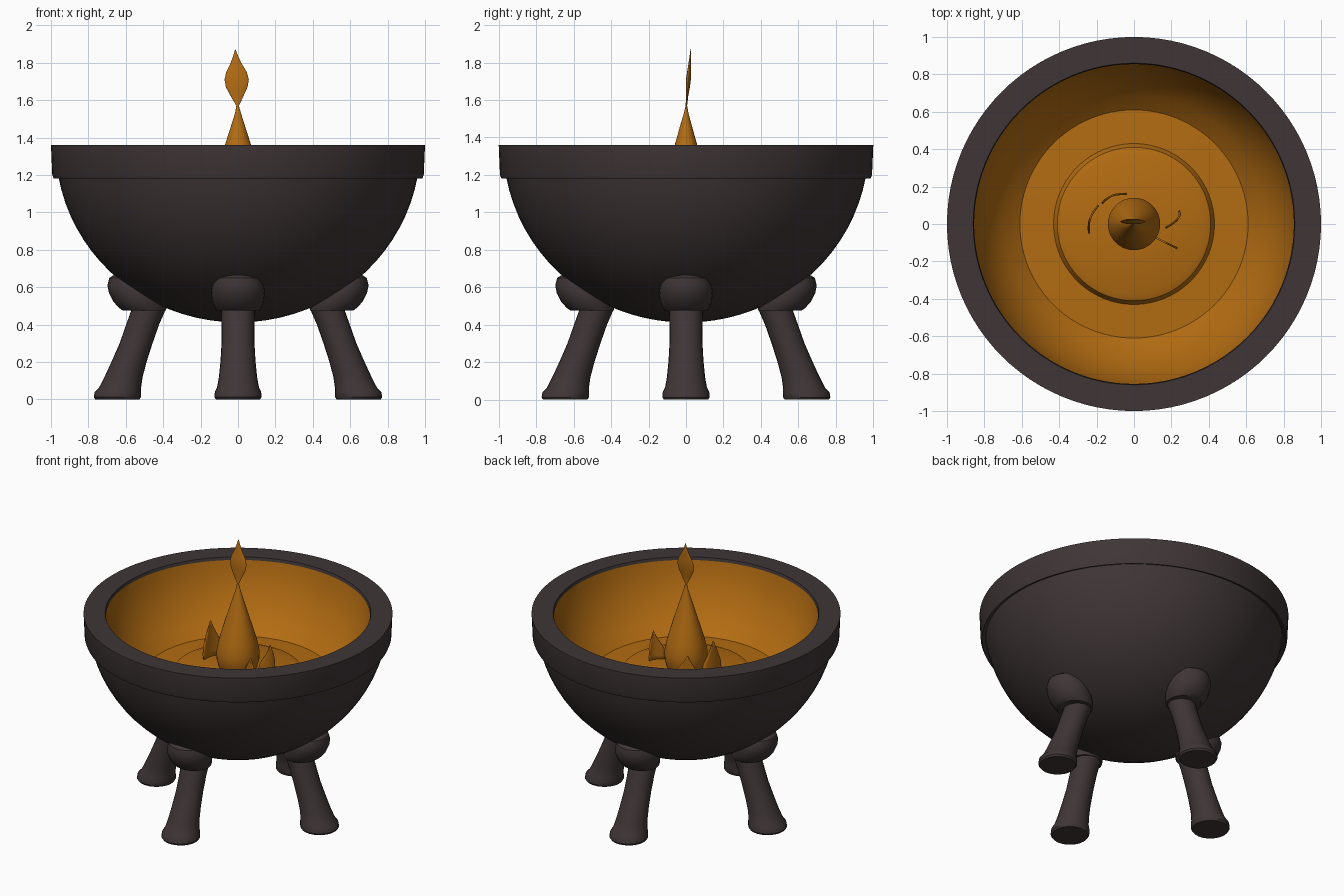
import bpy, bmesh, math
from mathutils import Vector

if "Cube" in bpy.data.objects:
    bpy.data.objects.remove(bpy.data.objects["Cube"])


def material(name, rgb):
    m = bpy.data.materials.new(name)
    m.diffuse_color = (*rgb, 1)
    m.use_nodes = True
    m.node_tree.nodes["Principled BSDF"].inputs["Base Color"].default_value = m.diffuse_color
    return m


IRON = material("dark iron", (0.050, 0.036, 0.037))
FIRE = material("amber fire", (0.45, 0.15, 0.006))


def finish(name, bm, mat, angle=35):
    me = bpy.data.meshes.new(name)
    bm.to_mesh(me)
    bm.free()
    ob = bpy.data.objects.new(name, me)
    bpy.context.collection.objects.link(ob)
    me.materials.append(mat)
    bpy.ops.object.select_all(action='DESELECT')
    bpy.context.view_layer.objects.active = ob
    ob.select_set(True)
    bpy.ops.object.shade_smooth_by_angle(angle=math.radians(angle))
    return ob


def loft(name, rings, mat, segs=32, turn=0, caps=(True, True)):
    """Skin elliptical rings (x, y, z, rx, ry), turned about the z axis."""
    bm = bmesh.new()
    c, s = math.cos(turn), math.sin(turn)
    loops = []
    for x, y, z, rx, ry in rings:
        loop = []
        for i in range(segs):
            a = 2 * math.pi * i / segs
            px, py = x + rx * math.cos(a), y + ry * math.sin(a)
            loop.append(bm.verts.new((px * c - py * s, px * s + py * c, z)))
        loops.append(loop)
    for a, b in zip(loops, loops[1:]):
        for i in range(segs):
            j = (i + 1) % segs
            bm.faces.new((a[i], a[j], b[j], b[i]))
    if caps[0]:
        bm.faces.new(loops[0][::-1])
    if caps[1]:
        bm.faces.new(loops[-1])
    return finish(name, bm, mat)


def lathe(name, profile, mat, segs=96, caps=(False, False)):
    return loft(name, [(0, 0, z, r, r) for r, z in profile], mat, segs, 0, caps)


# Bowl shell with the stepped rim band
shell = []
for i in range(1, 19):
    t = math.radians(80) * i / 18
    shell.append((0.975 * math.sin(t), 1.355 - 0.943 * math.cos(t)))
shell += [(0.985, 1.18), (0.993, 1.20), (1.0, 1.36), (0.86, 1.36), (0.855, 1.34)]
lathe("bowl", shell, IRON, caps=(True, False))

# Glowing lining, floor and raised ember bed (profile runs inwards)
lathe("fire_lining", [(0.86, 1.355), (0.845, 1.27), (0.81, 1.17), (0.76, 1.07),
                      (0.69, 0.98), (0.61, 0.91), (0.43, 0.915), (0.41, 0.955),
                      (0.37, 0.97), (0.10, 0.985)], FIRE, caps=(False, True))

# Central flame: a round cone pinching into a flat leaf-shaped tip
loft("main_flame", [
    (0, 0, 0.97, 0.12, 0.12), (0, 0, 1.03, 0.138, 0.138),
    (0, 0, 1.09, 0.14, 0.14), (0, 0, 1.17, 0.125, 0.122),
    (0, 0, 1.27, 0.097, 0.09), (0, 0, 1.36, 0.07, 0.06),
    (0, 0, 1.46, 0.038, 0.032), (0, 0.001, 1.53, 0.016, 0.012),
    (-0.002, 0.002, 1.57, 0.007, 0.004), (-0.005, 0.006, 1.62, 0.033, 0.006),
    (-0.007, 0.010, 1.67, 0.058, 0.011), (-0.007, 0.013, 1.71, 0.065, 0.013),
    (-0.008, 0.017, 1.75, 0.055, 0.011), (-0.011, 0.021, 1.80, 0.028, 0.007),
    (-0.013, 0.024, 1.84, 0.012, 0.004), (-0.014, 0.025, 1.872, 0.001, 0.001)], FIRE)


# Small flames: thin leaf plates standing on a short path
def small_flame(name, p0, p1, bulge, height):
    a, b = Vector((*p0, 0)), Vector((*p1, 0))
    mid = (a + b) / 2
    out = mid.normalized() * bulge
    bm = bmesh.new()
    rows = []
    for k, w in ((0, 0.8), (0.2, 1), (0.45, 0.85), (0.7, 0.45), (0.88, 0.18), (1, 0.02)):
        row = []
        for i in range(7):
            u = (i / 6 * 2 - 1) * w
            p = mid + (b - a) / 2 * u + out * (1 - u * u)
            row.append(bm.verts.new((p.x, p.y, 0.96 + k * height)))
        rows.append(row)
    for r, q in zip(rows, rows[1:]):
        for i in range(6):
            bm.faces.new((r[i], r[i + 1], q[i + 1], q[i]))
    ob = finish(name, bm, FIRE)
    mod = ob.modifiers.new("thickness", 'SOLIDIFY')
    mod.thickness = 0.01
    mod.offset = 0


small_flame("small_flame_left", (-0.24, -0.05), (-0.19, 0.10), 0.02, 0.27)
small_flame("small_flame_back", (-0.17, 0.11), (-0.04, 0.16), 0.02, 0.18)
small_flame("small_flame_right", (0.17, -0.02), (0.24, 0.07), 0.03, 0.22)
small_flame("small_flame_front", (0.11, -0.07), (0.23, -0.13), 0.0, 0.16)

# Four splayed legs, each with a flared foot and a collar against the bowl
LEG = [(0.645, 0, 0.118), (0.645, 0.012, 0.126), (0.642, 0.04, 0.124),
       (0.63, 0.065, 0.112), (0.612, 0.12, 0.102), (0.583, 0.2, 0.094),
       (0.545, 0.3, 0.088), (0.51, 0.4, 0.088), (0.47, 0.5, 0.092)]
COLLAR = [(0.50, 0.475, 0.115), (0.512, 0.49, 0.125), (0.53, 0.525, 0.138),
          (0.547, 0.57, 0.143), (0.56, 0.61, 0.138), (0.568, 0.65, 0.12),
          (0.56, 0.70, 0.05)]
for n, side in enumerate(("right", "back", "left", "front")):
    turn = n * math.pi / 2
    loft(side + "_leg", [(x, 0, z, r, r) for x, z, r in LEG], IRON, 24, turn)
    loft(side + "_leg_collar", [(x, 0, z, r, r) for x, z, r in COLLAR], IRON, 24, turn)
